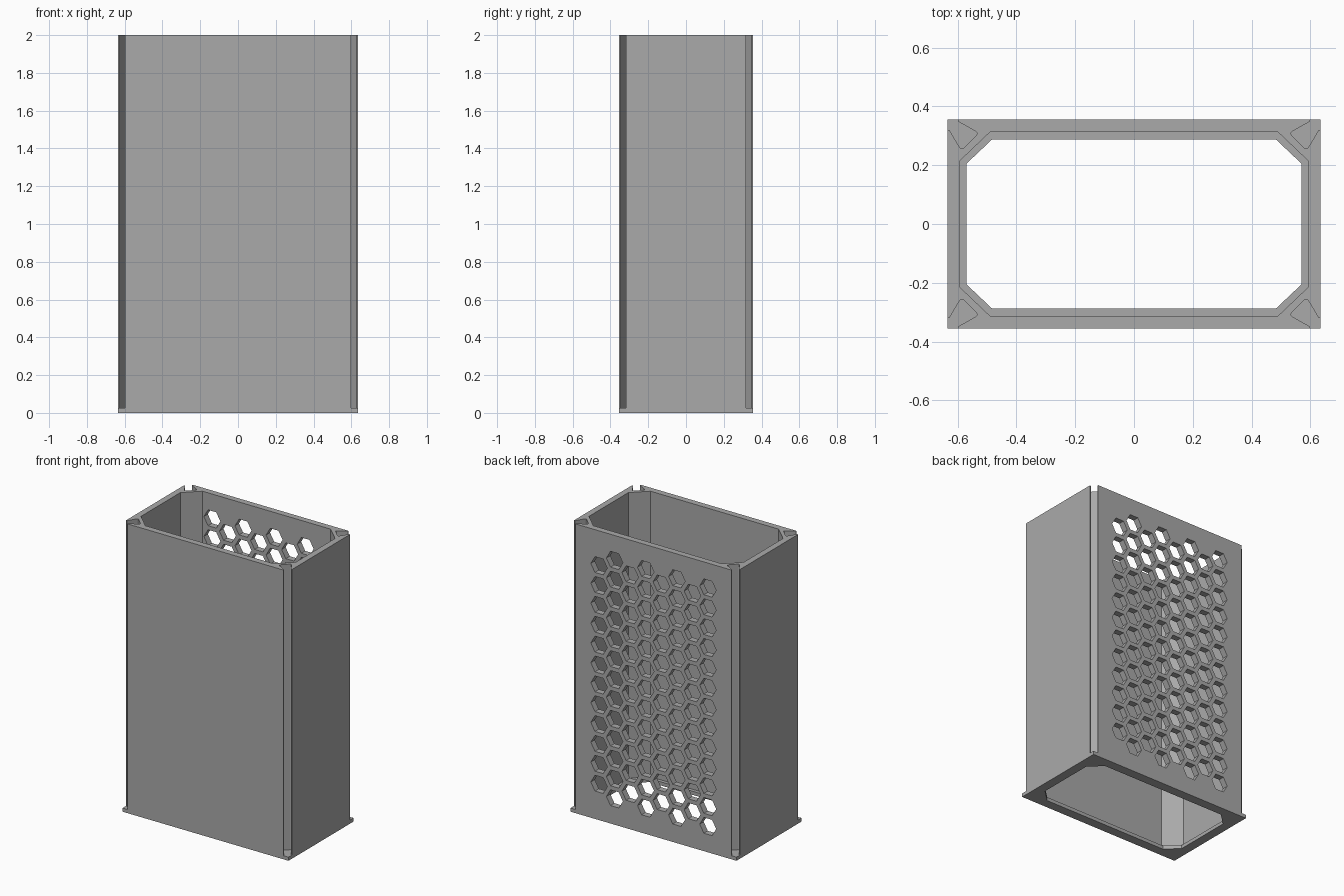
import bpy, bmesh, math

cube = bpy.data.objects.get("Cube")
if cube:
    bpy.data.objects.remove(cube, do_unlink=True)

grey = bpy.data.materials.new("plain grey")
grey.use_nodes = True
color = (0.4, 0.4, 0.4, 1)
grey.diffuse_color = color
grey.node_tree.nodes["Principled BSDF"].inputs["Base Color"].default_value = color

TOP, FLOOR = 2.0, 0.025
HALF_X, HALF_Y = 0.635, 0.355


def four_corners(corner):
    """Mirror one corner's points (from back edge to side edge) into a closed outline."""
    back = corner[::-1]
    return ([(x, y) for x, y in corner] + [(x, -y) for x, y in back]
            + [(-x, -y) for x, y in corner] + [(-x, y) for x, y in back])


def prism(bm, outline, low, high, axis="z"):
    """Extrude a flat outline along z, or along y when it is drawn in x and z."""
    def place(p, d):
        return (p[0], p[1], d) if axis == "z" else (p[0], d, p[1])
    a = [bm.verts.new(place(p, low)) for p in outline]
    b = [bm.verts.new(place(p, high)) for p in outline]
    bm.faces.new(a)
    bm.faces.new(b)
    for i in range(len(a)):
        j = (i + 1) % len(a)
        bm.faces.new((a[i], a[j], b[j], b[i]))


def make_object(name, bm):
    bmesh.ops.recalc_face_normals(bm, faces=bm.faces)
    mesh = bpy.data.meshes.new(name)
    bm.to_mesh(mesh)
    bm.free()
    mesh.materials.append(grey)
    ob = bpy.data.objects.new(name, mesh)
    bpy.context.collection.objects.link(ob)
    return ob


def solid(name, outline, low, high):
    bm = bmesh.new()
    prism(bm, outline, low, high)
    return make_object(name, bm)


def cut(target, cutter):
    mod = target.modifiers.new("cut", "BOOLEAN")
    mod.operation = "DIFFERENCE"
    mod.solver = "EXACT"
    mod.object = cutter
    cutter.hide_render = True
    bpy.context.view_layer.objects.active = target
    bpy.ops.object.modifier_apply(modifier=mod.name)
    bpy.data.objects.remove(cutter, do_unlink=True)


# Tall sleeve with a flared groove down each corner
groove = [(0.597, HALF_Y), (0.597, 0.348), (0.537, 0.314), (0.533, 0.309), (0.535, 0.303),
          (0.579, 0.259), (0.586, 0.256), (0.592, 0.259), (0.627, 0.318), (HALF_X, 0.318)]
sleeve = solid("sleeve", four_corners(groove), FLOOR, TOP)
bore = four_corners([(0.49, 0.312), (0.592, 0.215)])
cut(sleeve, solid("bore_cutter", bore, -0.1, TOP + 0.1))

# Honeycomb vents through the back wall
COLUMN, RADIUS = 0.119, 0.063
ROW = COLUMN * 2 / math.sqrt(3)
bm = bmesh.new()
for col in range(8):
    rows = 12 + col % 2
    for row in range(rows):
        cx = (3.5 - col) * COLUMN
        cz = 1.003 + (row - (rows - 1) / 2) * ROW
        hexagon = [(cx + RADIUS * math.cos(k * math.pi / 3),
                    cz + RADIUS * math.sin(k * math.pi / 3)) for k in range(6)]
        prism(bm, hexagon, 0.25, 0.45, "y")
cut(sleeve, make_object("vent_cutter", bm))

# Base plate with a slightly narrower opening
base = solid("base_plate", four_corners([(HALF_X, HALF_Y)]), 0, FLOOR)
opening = four_corners([(0.482, 0.288), (0.57, 0.205)])
cut(base, solid("opening_cutter", opening, -0.1, 0.1))
